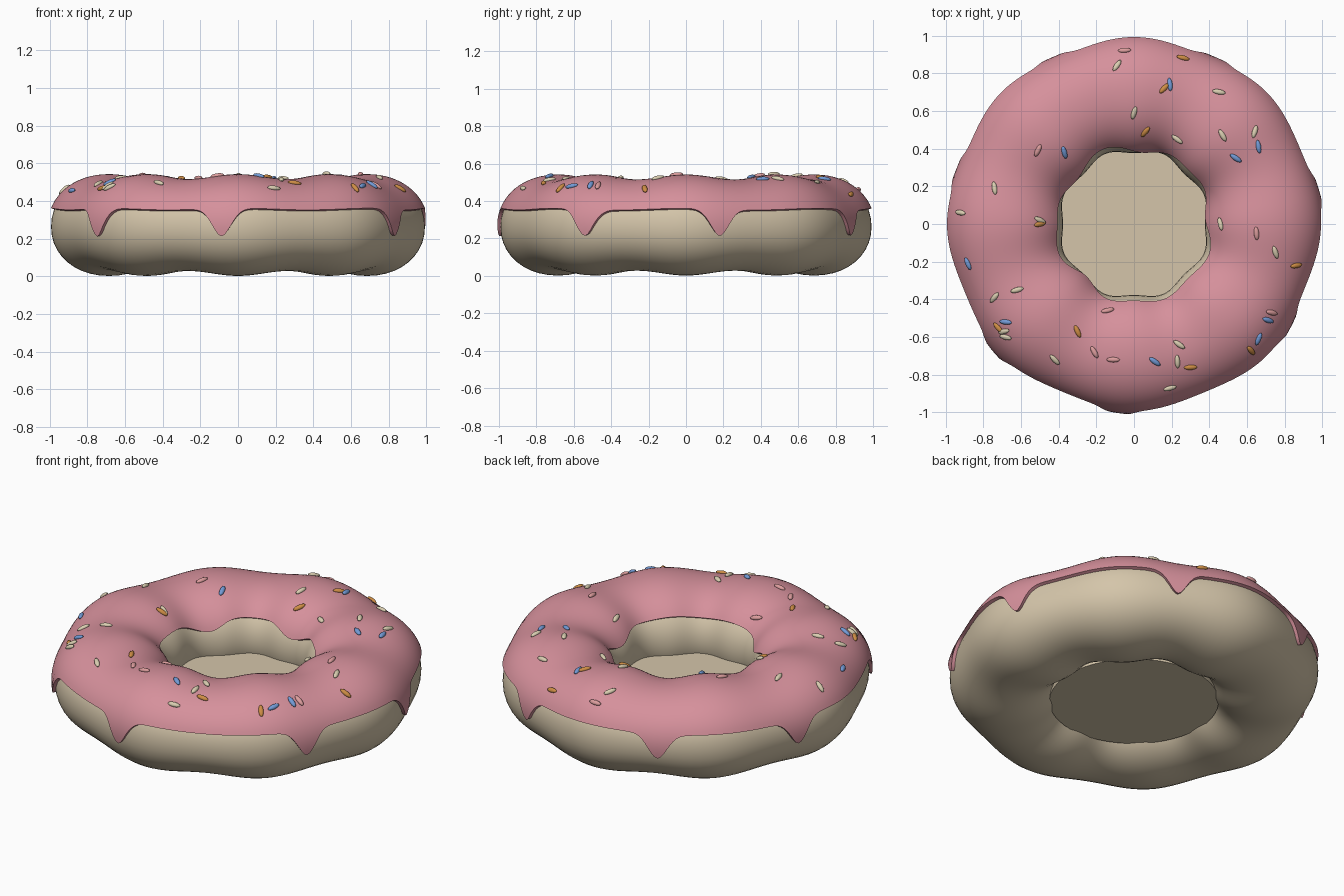
import bpy, bmesh, math
from math import sin, cos, pi, radians
from mathutils import Vector, Matrix

cube = bpy.data.objects.get("Cube")
if cube:
    bpy.data.objects.remove(cube, do_unlink=True)

RING, WIDE, TALL, MID = 0.684, 0.295, 0.248, 0.263  # ring radius, tube half sizes, tube height
SWELL, ICING, FULL = 0.013, 0.018, 0.95            # lumps, icing thickness, tube fullness
DRIPS = [-95, -33, 10.5, 64, 116, 163, 222]        # outer drip directions in degrees
DROOPS = [10, 78, 148, -130]                       # soft droops inside the hole


def material(name, color):
    mat = bpy.data.materials.new(name)
    mat.use_nodes = True
    mat.diffuse_color = (*color, 1)
    mat.node_tree.nodes["Principled BSDF"].inputs["Base Color"].default_value = (*color, 1)
    return mat


def finish(bm, name, mat):
    bmesh.ops.recalc_face_normals(bm, faces=bm.faces)
    mesh = bpy.data.meshes.new(name)
    bm.to_mesh(mesh)
    bm.free()
    mesh.materials.append(mat)
    obj = bpy.data.objects.new(name, mesh)
    bpy.context.collection.objects.link(obj)
    bpy.ops.object.select_all(action="DESELECT")
    obj.select_set(True)
    bpy.context.view_layer.objects.active = obj
    bpy.ops.object.shade_smooth_by_angle(angle=radians(45))


def bend(value, power):
    """Raise to a power, keeping the sign."""
    return math.copysign(abs(value) ** power, value)


def tube_point(theta, phi, lift=0.0):
    """Point on the lumpy ring: eight soft swellings around the tube."""
    grow = SWELL * cos(8 * theta) + lift
    r = RING + (WIDE + grow) * bend(cos(phi), FULL)
    z = MID + (TALL + grow) * bend(sin(phi), FULL)
    return Vector((r * cos(theta), r * sin(theta), z))


def loft(sections):
    """Join closed cross-sections into a closed ring."""
    bm = bmesh.new()
    rows = [[bm.verts.new(p) for p in sec] for sec in sections]
    n = len(rows[0])
    for i, row in enumerate(rows):
        nxt = rows[(i + 1) % len(rows)]
        for j in range(n):
            k = (j + 1) % n
            bm.faces.new((row[j], nxt[j], nxt[k], row[k]))
    return bm


dough = material("dough", (0.66, 0.56, 0.40))
pink_icing = material("pink icing", (0.67, 0.28, 0.33))

# Dough ring
STEPS = 128
finish(loft([[tube_point(2 * pi * i / STEPS, 2 * pi * j / 40) for j in range(40)]
             for i in range(STEPS)]), "dough_ring", dough)

# Thick plug closing the hole
bm = bmesh.new()
bmesh.ops.create_cone(bm, cap_ends=True, segments=48, radius1=0.455, radius2=0.455,
                      depth=0.105, matrix=Matrix.Translation((0, 0, 0.148)))
finish(bm, "hole_plug", dough)


# Icing shell with drips along its outer edge and droops along its inner edge
def hang(theta, directions, width, power):
    """How far the edge hangs down here, from 0 to 1."""
    offsets = [(math.degrees(theta) - d + 180) % 360 - 180 for d in directions]
    return max(math.exp(-abs(off / width) ** power) for off in offsets)


def phi_at(z):
    return math.asin(bend((z - MID) / (TALL + ICING), 1 / FULL))


def icing_section(theta):
    start = phi_at(0.357 - 0.143 * hang(theta, DRIPS, 4.1, 1.9))
    end = pi - phi_at(0.41 - 0.06 * hang(theta, DROOPS, 15, 2))
    phis = [start + (end - start) * j / 28 for j in range(29)]
    outer = [tube_point(theta, p, ICING) for p in phis]
    inner = [tube_point(theta, p, -0.006) for p in reversed(phis)]
    return outer + inner


finish(loft([icing_section(2 * pi * i / 360) for i in range(360)]), "icing", pink_icing)

# Sprinkles: x and y in hundredths, heading in degrees
SPRINKLES = {
    "cream": ((0.70, 0.62, 0.44), [
        (-9, 84, 60), (0, 59, 75), (45, 70, -10), (23, 45, -35), (47, 47, -60), (64, 49, 70),
        (-74, 19, -80), (-92, 6, -10), (-62, -35, 15), (-74, -39, 45), (-68, -60, 0),
        (-69, -57, 20), (-42, -72, -50), (24, -64, -35), (23, -73, -85), (19, -87, 10),
        (46, 0, -70), (75, -15, -70), (-50, 2, -20)]),
    "rose": ((0.72, 0.34, 0.34), [
        (-5, 92, 0), (-51, 39, 65), (-14, -46, 20), (-21, -68, -60), (-11, -72, 0),
        (65, -5, -85), (73, -47, -15)]),
    "orange": ((0.62, 0.27, 0.06), [
        (26, 88, -5), (16, 72, 45), (6, 49, 60), (-50, 0, 10), (-30, -57, -65),
        (-72, -55, -40), (30, -76, 0), (86, -22, 0), (62, -67, -50)]),
    "blue": ((0.17, 0.33, 0.68), [
        (19, 74, -85), (-37, 38, -70), (54, 35, -35), (66, 41, -80), (-88, -21, -65),
        (-68, -52, 0), (11, -73, -35), (71, -51, -20), (66, -61, 75)]),
}


def sprinkle_matrix(x, y, heading):
    """Lay a sprinkle flat on the icing above the given spot."""
    theta, r = math.atan2(y, x), math.hypot(x, y)
    reach = WIDE + SWELL * cos(8 * theta) + ICING
    phi = math.acos(max(-0.98, min(0.98, bend((r - RING) / reach, 1 / FULL))))
    e = 0.01
    around = tube_point(theta + e, phi, ICING) - tube_point(theta - e, phi, ICING)
    over = tube_point(theta, phi + e, ICING) - tube_point(theta, phi - e, ICING)
    normal = around.cross(over).normalized()
    if normal.z < 0:
        normal.negate()
    side = normal.cross(Vector((cos(heading), sin(heading), 0))).normalized()
    along = side.cross(normal)
    spot = tube_point(theta, phi, ICING) + normal * 0.003
    turn = Matrix((along, side, normal)).transposed().to_4x4()
    return Matrix.Translation(spot) @ turn @ Matrix.Diagonal((0.036, 0.014, 0.012, 1))


for label, (color, spots) in SPRINKLES.items():
    bm = bmesh.new()
    for x, y, heading in spots:
        bmesh.ops.create_uvsphere(bm, u_segments=12, v_segments=8, radius=1,
                                  matrix=sprinkle_matrix(x / 100, y / 100, radians(heading)))
    finish(bm, label + "_sprinkles", material(label + " sprinkle", color))
